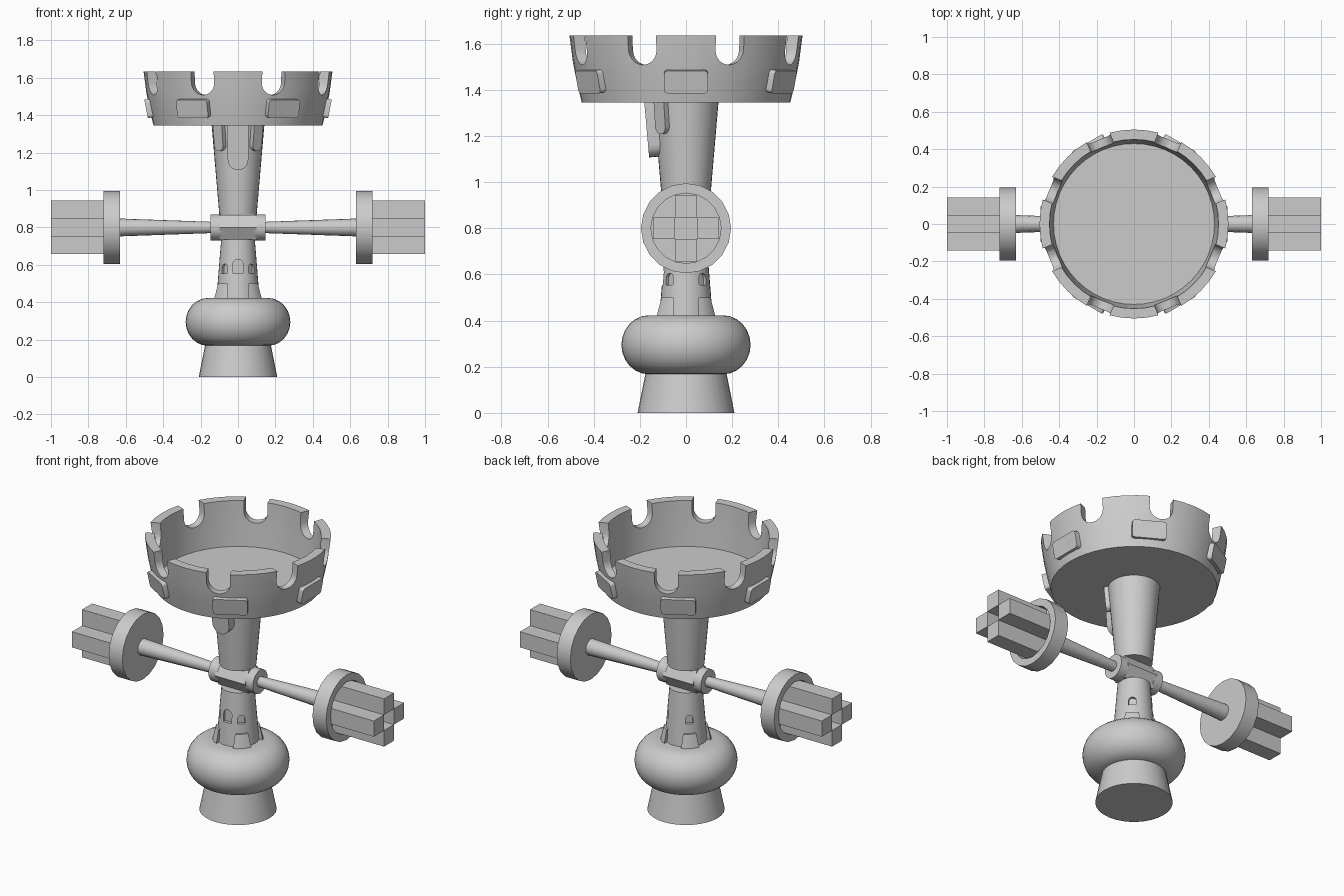
import bpy, bmesh
from math import pi, sin, cos, radians
from mathutils import Matrix

cube = bpy.data.objects.get("Cube")
if cube:
    bpy.data.objects.remove(cube, do_unlink=True)

stone = bpy.data.materials.new("stone_grey")
stone.use_nodes = True
stone.diffuse_color = (0.6, 0.6, 0.6, 1)
stone.node_tree.nodes["Principled BSDF"].inputs["Base Color"].default_value = (0.6, 0.6, 0.6, 1)

FRONT = -90
AXLE_Z = 0.8


def finish(bm, name):
    bmesh.ops.recalc_face_normals(bm, faces=bm.faces)
    mesh = bpy.data.meshes.new(name)
    bm.to_mesh(mesh)
    bm.free()
    mesh.materials.append(stone)
    obj = bpy.data.objects.new(name, mesh)
    bpy.context.scene.collection.objects.link(obj)
    return obj


def select(obj):
    bpy.ops.object.select_all(action='DESELECT')
    obj.select_set(True)
    bpy.context.view_layer.objects.active = obj


def smooth(obj, angle=35):
    select(obj)
    bpy.ops.object.shade_smooth_by_angle(angle=radians(angle))


def lathe(name, profile, sides=32, matrix=Matrix(), closed=False):
    """Spin (radius, height) points about the local z axis."""
    bm = bmesh.new()
    rings = []
    for r, z in profile:
        rings.append([bm.verts.new((r * cos(2 * pi * i / sides), r * sin(2 * pi * i / sides), z))
                      for i in range(sides)])
    pairs = list(zip(rings, rings[1:]))
    if closed:
        pairs.append((rings[-1], rings[0]))
    else:
        bm.faces.new(rings[0])
        bm.faces.new(rings[-1])
    for a, b in pairs:
        for i in range(sides):
            j = (i + 1) % sides
            bm.faces.new((a[i], a[j], b[j], b[i]))
    bm.transform(matrix)
    return finish(bm, name)


def radial(angle, r, z, tilt=0):
    """Frame with x along the tangent, y up and z outward."""
    axes = Matrix(((0, 0, 1, 0), (1, 0, 0, 0), (0, 1, 0, 0), (0, 0, 0, 1)))
    return (Matrix.Rotation(radians(angle), 4, 'Z') @ Matrix.Translation((r, 0, z))
            @ Matrix.Rotation(radians(tilt), 4, 'Y') @ axes)


def slabs(name, outline, depth, matrices):
    """Extrude one outline outward at every given frame."""
    bm = bmesh.new()
    for m in matrices:
        low = [bm.verts.new(m @ Matrix.Translation((x, y, 0)).translation) for x, y in outline]
        high = [bm.verts.new(m @ Matrix.Translation((x, y, depth)).translation) for x, y in outline]
        bm.faces.new(low)
        bm.faces.new(high)
        n = len(outline)
        for i in range(n):
            j = (i + 1) % n
            bm.faces.new((low[i], low[j], high[j], high[i]))
    return finish(bm, name)


def arch(half, length, steps=10):
    """Outline with a round end at y = 0 and a flat end at y = length."""
    curve = [(-half * cos(pi * i / steps), half - half * sin(pi * i / steps)) for i in range(steps + 1)]
    return curve + [(half, length), (-half, length)]


def rounded_rect(w, h, r, steps=4):
    pts = []
    for k, (sx, sy) in enumerate(((1, 1), (-1, 1), (-1, -1), (1, -1))):
        for i in range(steps + 1):
            a = pi / 2 * (k + i / steps)
            pts.append((sx * (w - r) + r * cos(a), sy * (h - r) + r * sin(a)))
    return pts


def cut(obj, cutter):
    mod = obj.modifiers.new("cut", 'BOOLEAN')
    mod.operation = 'DIFFERENCE'
    mod.solver = 'EXACT'
    mod.object = cutter
    select(obj)
    bpy.ops.object.modifier_apply(modifier=mod.name)
    bpy.data.objects.remove(cutter, do_unlink=True)


# Flared foot and round bulb
smooth(lathe("foot", [(0.21, 0), (0.175, 0.175)]))
bulb = [(0.16 + 0.12 * cos(t), 0.295 + 0.128 * sin(t)) for t in [pi * (i / 12 - 0.5) for i in range(13)]]
smooth(lathe("bulb", bulb, 40))

# Lower column with arched windows
lower = lathe("lower_column", [(0.117, 0.4), (0.09, 0.735)])
flip = Matrix.Rotation(pi, 4, 'Z')
cut(lower, slabs("small_window_cutter", arch(0.021, 0.05), 0.1,
                 [radial(a, 0.085, 0.605) @ flip for a in (45, 135, 225, 315)]))
cut(lower, slabs("large_window_cutter", arch(0.027, 0.075), 0.1, [radial(FRONT, 0.085, 0.63) @ flip]))
smooth(lower)

# Battlement collar around the column foot
collar = lathe("collar", [(0.142, 0.405), (0.12, 0.5), (0.1, 0.5), (0.1, 0.405)], closed=True)
gap = [(-0.055, 0), (0.055, 0), (0.055, 0.2), (-0.055, 0.2)]
cut(collar, slabs("gap_cutter", gap, 0.15, [radial(a, 0.05, 0.38) for a in range(0, 360, 90)]))
smooth(collar)

# Upper column with hanging rounded ribs on the front
smooth(lathe("upper_column", [(0.1, 0.87), (0.142, 1.36)]))
smooth(slabs("front_rib", arch(0.055, 0.24), 0.06, [radial(FRONT, 0.1, 1.112, 5)]))
smooth(slabs("side_ribs", arch(0.032, 0.14), 0.05, [radial(FRONT + a, 0.1, 1.212, 5) for a in (-43, 43)]))

# Crown bowl with U-shaped notches
bowl = lathe("crown_bowl", [(0.452, 1.345), (0.472, 1.43), (0.49, 1.52), (0.505, 1.635),
                            (0.452, 1.635), (0.443, 1.5), (0.43, 1.37)], 48)
cut(bowl, slabs("notch_cutter", arch(0.066, 0.2), 0.3,
                [radial(22.5 + 45 * i, 0.35, 1.508) for i in range(8)]))
smooth(bowl)
smooth(slabs("crown_plates", rounded_rect(0.095, 0.05, 0.016), 0.035,
             [radial(60 * i, 0.457, 1.44, 11) for i in range(6)]))

# Axle hub: six-sided core between two collars
along_x = Matrix.Translation((0, 0, AXLE_Z)) @ Matrix.Rotation(pi / 2, 4, 'Y')
lathe("hub_core", [(0.078, -0.1), (0.078, 0.1)], 6, along_x @ Matrix.Rotation(pi / 2, 4, 'Z'))

for side, turn in (("left", 0), ("right", pi)):
    frame = Matrix.Rotation(turn, 4, 'Z') @ along_x
    smooth(lathe(side + "_hub_collar", [(0.07, 0.088), (0.07, 0.147)], 24, frame))
    smooth(lathe(side + "_axle", [(0.03, 0.14), (0.048, 0.64)], 16, frame))
    # Dished wheel
    smooth(lathe(side + "_wheel", [(0.195, 0.63), (0.195, 0.72), (0.152, 0.72), (0.152, 0.66)], 20, frame))
    # Four square pegs in a cross around an open centre
    peg = [(0.047, -0.047), (0.143, -0.047), (0.143, 0.047), (0.047, 0.047)]
    slabs(side + "_pegs", peg, 0.35,
          [frame @ Matrix.Translation((0, 0, 0.65)) @ Matrix.Rotation(pi / 2 * k, 4, 'Z') for k in range(4)])
